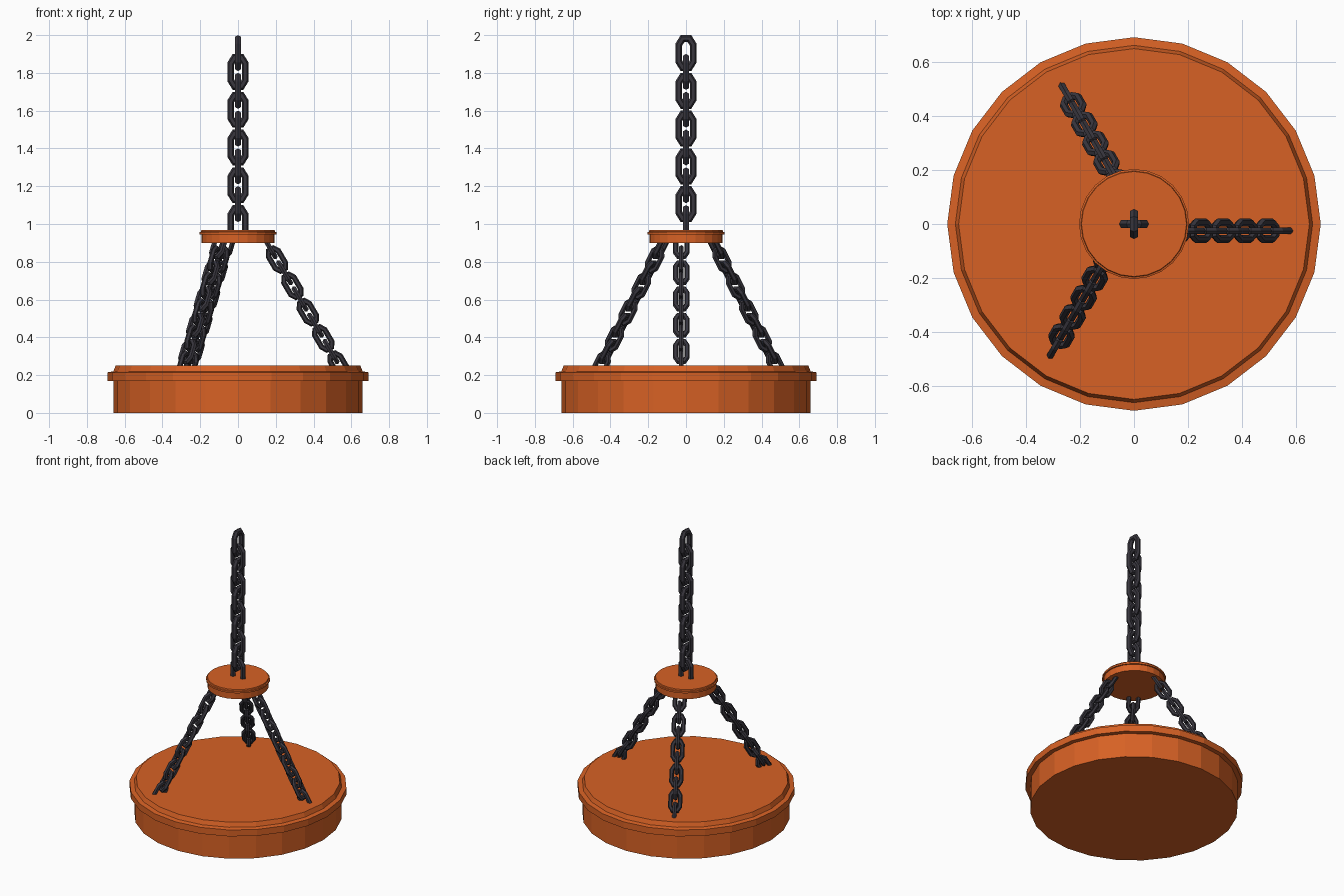
import bpy, bmesh, math
from mathutils import Matrix, Vector

if "Cube" in bpy.data.objects:
    bpy.data.objects.remove(bpy.data.objects["Cube"])


def material(name, rgb):
    m = bpy.data.materials.new(name)
    m.diffuse_color = (*rgb, 1)
    m.use_nodes = True
    m.node_tree.nodes["Principled BSDF"].inputs["Base Color"].default_value = m.diffuse_color
    return m


ORANGE = material("burnt orange", (0.68, 0.12, 0.018))
IRON = material("dark iron", (0.040, 0.037, 0.048))


def finish(bm, name, mat):
    bmesh.ops.recalc_face_normals(bm, faces=bm.faces)
    mesh = bpy.data.meshes.new(name)
    bm.to_mesh(mesh)
    bm.free()
    mesh.materials.append(mat)
    obj = bpy.data.objects.new(name, mesh)
    bpy.context.collection.objects.link(obj)
    return obj


def bridge_rings(bm, rings, closed):
    count = len(rings)
    for i in range(count if closed else count - 1):
        a, b = rings[i], rings[(i + 1) % count]
        for j in range(len(a)):
            k = (j + 1) % len(a)
            bm.faces.new((a[j], a[k], b[k], b[j]))


def turned_disc(name, profile, sides=24):
    """Solid of revolution from (radius, height) pairs, capped at both ends."""
    bm = bmesh.new()
    rings = [[bm.verts.new((r * math.cos(math.tau * i / sides),
                            r * math.sin(math.tau * i / sides), z))
              for i in range(sides)] for r, z in profile]
    bridge_rings(bm, rings, False)
    bm.faces.new(rings[0])
    bm.faces.new(rings[-1])
    return finish(bm, name, ORANGE)


def add_link(bm, matrix, rod=0.018, sides=6):
    """Eight-cornered chain link, long in local z and wide in local x."""
    quarter = [(0.038, 0.045), (0.018, 0.077)]
    path = quarter + [(-x, z) for x, z in reversed(quarter)]
    path += [(-x, -z) for x, z in path]
    path = [Vector((x, 0, z)) for x, z in path]
    rings = []
    for i, p in enumerate(path):
        before = (p - path[i - 1]).normalized()
        after = (path[(i + 1) % len(path)] - p).normalized()
        tangent = (before + after).normalized()
        out = Vector((tangent.z, 0, -tangent.x)) / tangent.dot(after)
        ring = []
        for j in range(sides):
            a = math.tau * j / sides
            v = p + rod * (math.cos(a) * out + math.sin(a) * Vector((0, 1, 0)))
            ring.append(bm.verts.new(matrix @ v))
        rings.append(ring)
    bridge_rings(bm, rings, True)


def chain(name, start, step, count, tilt=0, spin=0, scale=1):
    """Row of links, each turned a quarter from the one before."""
    bm = bmesh.new()
    for i in range(count):
        add_link(bm, Matrix.Rotation(spin, 4, 'Z')
                 @ Matrix.Translation(Vector(start) + i * Vector(step))
                 @ Matrix.Rotation(tilt, 4, 'Y')
                 @ Matrix.Rotation(math.pi / 2 * ((i + 1) % 2), 4, 'Z')
                 @ Matrix.Scale(scale, 4))
    return finish(bm, name, IRON)


# Wide hanging platform with a raised rim
turned_disc("platform", [(0.66, 0), (0.66, 0.17), (0.69, 0.17), (0.69, 0.215),
                         (0.66, 0.22), (0.648, 0.25)])

# Small plate joining the chains
turned_disc("joining_plate", [(0.194, 0.90), (0.194, 0.945), (0.203, 0.945),
                              (0.203, 0.957), (0.196, 0.959), (0.194, 0.967)])

# Main chain hanging from above
chain("main_chain", (0, 0, 1.905), (0, 0, -0.1), 10)

# Three sloping support chains
for n in range(3):
    chain(f"support_chain_{n + 1}", (0.165, -0.025, 0.881), (0.0409, 0, -0.0695),
          10, tilt=-math.atan2(0.0409, 0.0695), spin=math.tau * n / 3, scale=0.8)
